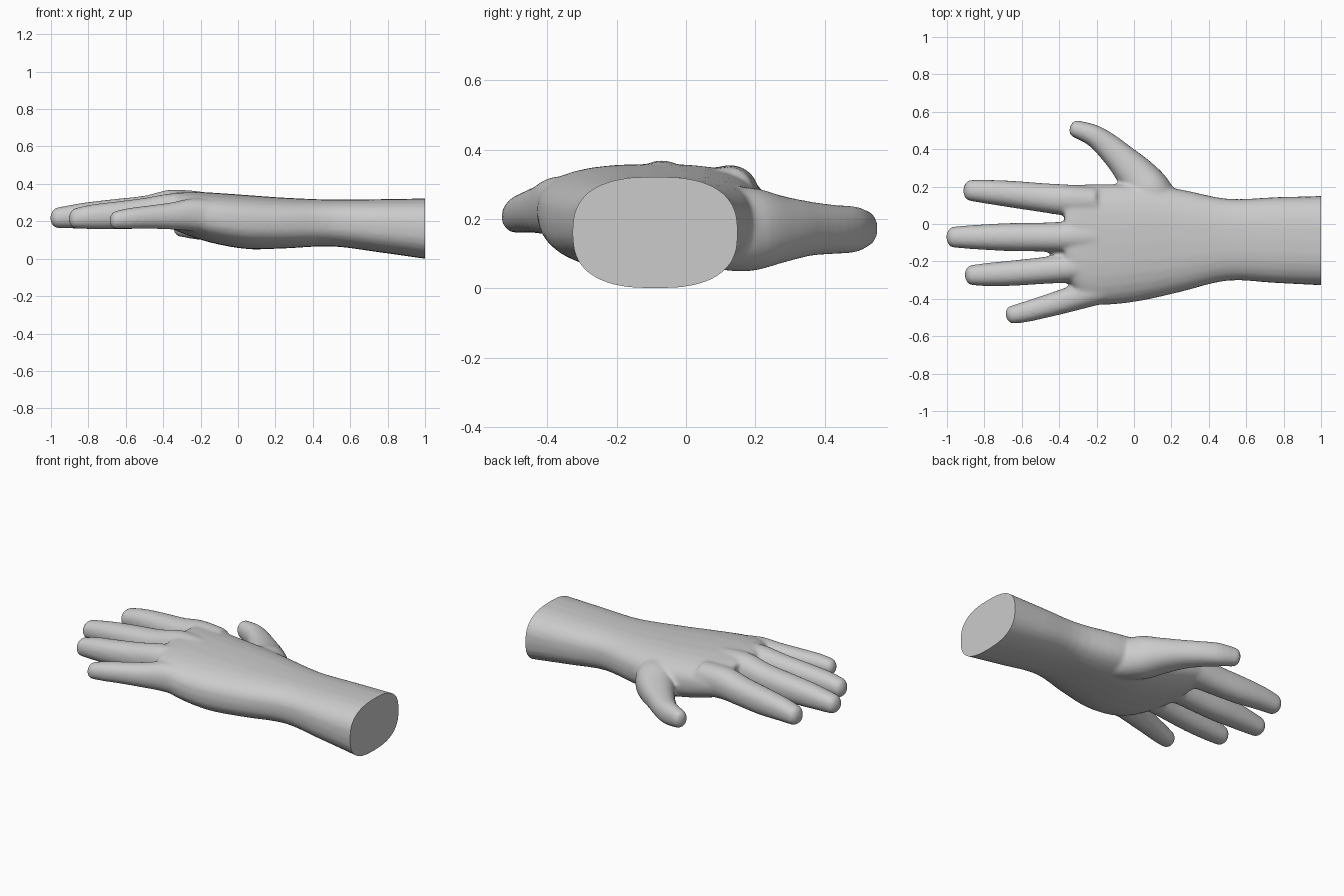
import bpy, bmesh, math
from mathutils import Vector

if "Cube" in bpy.data.objects:
    bpy.data.objects.remove(bpy.data.objects["Cube"])

SIDES = 28


def catmull(a, b, c, d, t):
    return [0.5 * (2 * q + (r - p) * t + (2 * p - 5 * q + 4 * r - s) * t * t
                   + (3 * q - p - 3 * r + s) * t ** 3) for p, q, r, s in zip(a, b, c, d)]


def loft(bm, stations, power=2.2, straight=False, round_tip=True):
    """Closed tube through stations (x, y, z, half width, half height)."""
    pts = []
    for i in range(len(stations) - 1):
        quad = [stations[min(max(i + k, 0), len(stations) - 1)] for k in (-1, 0, 1, 2)]
        pts += [catmull(*quad, s / 4) for s in range(4)]
    pts.append(list(stations[-1]))
    if round_tip:
        # blunt rounded end continuing past the last station
        end = Vector(pts[-1][:3])
        along = (end - Vector(pts[-3][:3])).normalized()
        w, h = pts[-1][3:]
        for t in (0.3, 0.55, 0.78, 0.93, 1.0):
            k = (1 - t ** 2.6) ** 0.5 if t < 1 else 0.12
            pts.append([*(end + along * w * 0.85 * t), w * k, h * k])
    rings = []
    for i, p in enumerate(pts):
        tangent = Vector(pts[min(i + 1, len(pts) - 1)][:3]) - Vector(pts[max(i - 1, 0)][:3])
        tangent.z = 0
        side = Vector((0, 1, 0)) if straight else tangent.normalized().cross(Vector((0, 0, 1)))
        ring = []
        for n in range(SIDES):
            a = 2 * math.pi * n / SIDES
            c, s = math.cos(a), math.sin(a)
            u = math.copysign(abs(c) ** (2 / power), c) * p[3]
            v = math.copysign(abs(s) ** (2 / power), s) * p[4]
            ring.append(bm.verts.new(Vector(p[:3]) + side * u + Vector((0, 0, v))))
        rings.append(ring)
    for r0, r1 in zip(rings, rings[1:]):
        for n in range(SIDES):
            m = (n + 1) % SIDES
            bm.faces.new((r0[n], r0[m], r1[m], r1[n]))
    bm.faces.new(rings[0])
    bm.faces.new(rings[-1][::-1])


def span(x, y0, y1, z0, z1):
    return (x, (y0 + y1) / 2, (z0 + z1) / 2, (y1 - y0) / 2, (z1 - z0) / 2)


bm = bmesh.new()

# forearm, wrist and palm
loft(bm, [span(1.08, -0.332, 0.152, -0.008, 0.322),
          span(1.0, -0.328, 0.15, 0.0, 0.322),
          span(0.75, -0.315, 0.143, 0.035, 0.318),
          span(0.5, -0.303, 0.135, 0.066, 0.316),
          span(0.25, -0.363, 0.185, 0.055, 0.326),
          span(0.05, -0.408, 0.212, 0.052, 0.34),
          span(-0.12, -0.43, 0.213, 0.08, 0.352),
          span(-0.24, -0.42, 0.212, 0.115, 0.358),
          span(-0.32, -0.35, 0.208, 0.145, 0.357),
          span(-0.37, -0.25, 0.2, 0.17, 0.345)], 2.6, True, False)

# index finger
loft(bm, [(-0.2, 0.12, 0.25, 0.08, 0.1), (-0.36, 0.128, 0.262, 0.083, 0.093),
          (-0.5, 0.142, 0.247, 0.077, 0.083), (-0.64, 0.158, 0.237, 0.072, 0.079),
          (-0.78, 0.172, 0.231, 0.064, 0.068), (-0.865, 0.179, 0.222, 0.057, 0.058)])
# middle finger
loft(bm, [(-0.2, -0.07, 0.26, 0.08, 0.1), (-0.36, -0.07, 0.268, 0.082, 0.101),
          (-0.5, -0.07, 0.25, 0.077, 0.087), (-0.66, -0.07, 0.238, 0.075, 0.081),
          (-0.82, -0.07, 0.23, 0.067, 0.07), (-0.955, -0.07, 0.22, 0.057, 0.056)])
# ring finger
loft(bm, [(-0.18, -0.22, 0.25, 0.075, 0.095), (-0.34, -0.235, 0.258, 0.077, 0.093),
          (-0.5, -0.25, 0.243, 0.071, 0.082), (-0.64, -0.262, 0.232, 0.068, 0.075),
          (-0.78, -0.27, 0.224, 0.062, 0.066), (-0.858, -0.273, 0.217, 0.055, 0.056)])
# little finger
loft(bm, [(-0.1, -0.34, 0.22, 0.07, 0.09), (-0.24, -0.371, 0.235, 0.072, 0.087),
          (-0.36, -0.408, 0.228, 0.066, 0.072), (-0.48, -0.443, 0.222, 0.06, 0.062),
          (-0.58, -0.47, 0.215, 0.055, 0.056), (-0.645, -0.484, 0.208, 0.049, 0.049)])
# thumb with its fleshy base
loft(bm, [(0.18, 0.06, 0.165, 0.09, 0.105), (0.09, 0.17, 0.17, 0.115, 0.122),
          (0.01, 0.265, 0.17, 0.104, 0.098), (-0.07, 0.35, 0.172, 0.083, 0.079),
          (-0.15, 0.425, 0.17, 0.069, 0.071), (-0.22, 0.475, 0.17, 0.058, 0.068),
          (-0.305, 0.507, 0.172, 0.047, 0.055)])

bmesh.ops.recalc_face_normals(bm, faces=bm.faces)
mesh = bpy.data.meshes.new("hand")
bm.to_mesh(mesh)
bm.free()
hand = bpy.data.objects.new("hand", mesh)
bpy.context.collection.objects.link(hand)
bpy.context.view_layer.objects.active = hand
hand.select_set(True)

# fuse the parts into one skin and soften the joins
fuse = hand.modifiers.new("fuse", 'REMESH')
fuse.mode = 'VOXEL'
fuse.voxel_size = 0.011
soften = hand.modifiers.new("soften", 'SMOOTH')
soften.factor = 0.5
soften.iterations = 8
for name in ("fuse", "soften"):
    bpy.ops.object.modifier_apply(modifier=name)

# flat cut at the end of the forearm
bm = bmesh.new()
bm.from_mesh(hand.data)
bmesh.ops.bisect_plane(bm, geom=bm.verts[:] + bm.edges[:] + bm.faces[:],
                       plane_co=(1, 0, 0), plane_no=(1, 0, 0), clear_outer=True)
bmesh.ops.holes_fill(bm, edges=[e for e in bm.edges if e.is_boundary], sides=0)
bmesh.ops.recalc_face_normals(bm, faces=bm.faces)
bm.to_mesh(hand.data)
bm.free()

grey = bpy.data.materials.new("plain grey")
grey.diffuse_color = (0.6, 0.6, 0.6, 1)
grey.use_nodes = True
grey.node_tree.nodes["Principled BSDF"].inputs["Base Color"].default_value = grey.diffuse_color
hand.data.materials.clear()
hand.data.materials.append(grey)
bpy.ops.object.shade_smooth_by_angle(angle=math.radians(40))
